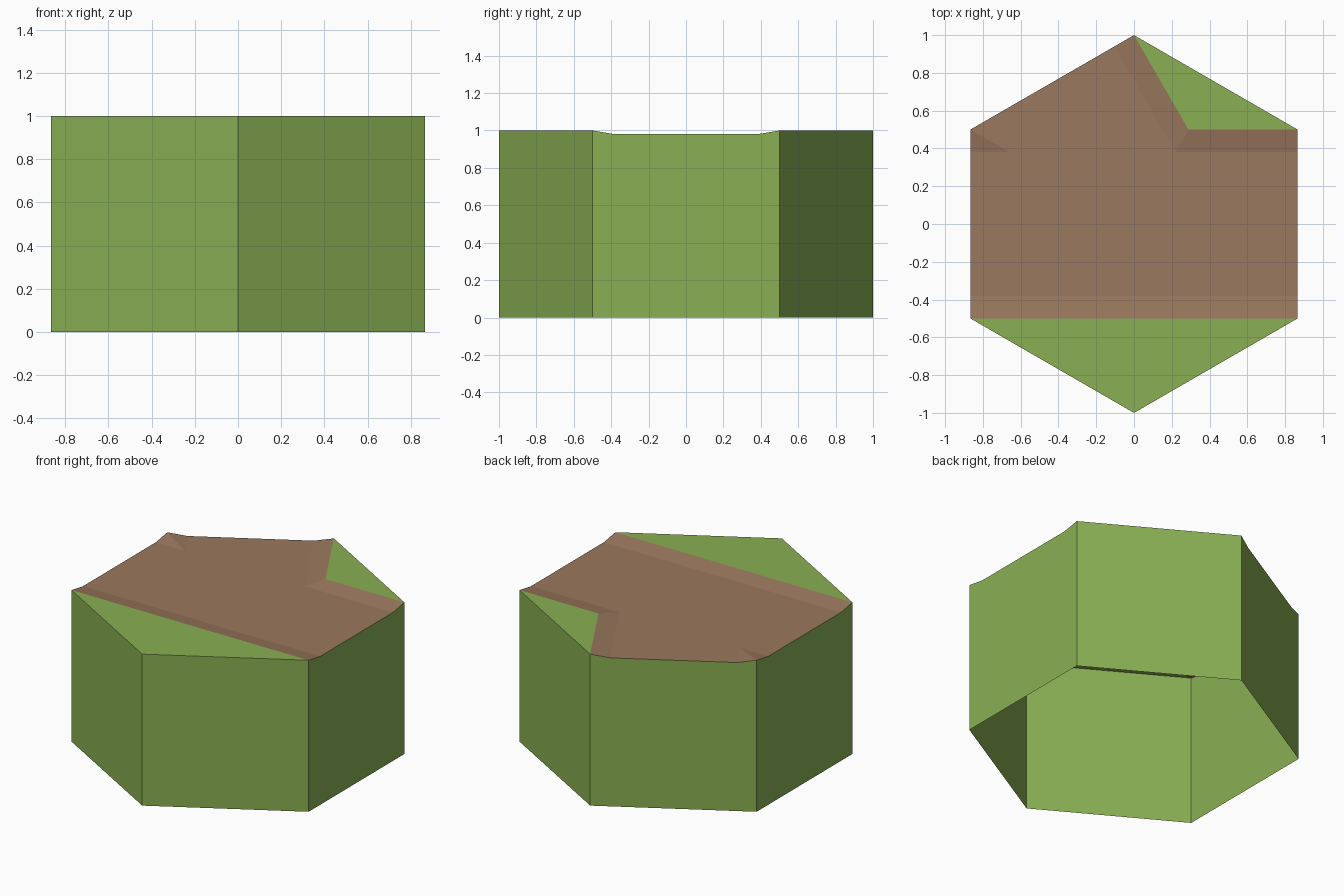
import bpy, bmesh, math
from mathutils import Vector

if "Cube" in bpy.data.objects:
    bpy.data.objects.remove(bpy.data.objects["Cube"])

TOP, LOW, D = 1.0, 0.98, 0.12   # grass height, path height, bank width


def material(name, rgb):
    m = bpy.data.materials.new(name)
    m.diffuse_color = (*rgb, 1)
    m.use_nodes = True
    m.node_tree.nodes["Principled BSDF"].inputs["Base Color"].default_value = m.diffuse_color
    return m


grass_mat = material("grass_green", (0.254, 0.429, 0.087))
path_mat = material("dirt_brown", (0.323, 0.188, 0.112))


def build(name, faces, mat):
    """Make a flat-faced object from polygons given as lists of points."""
    bm = bmesh.new()
    for f in faces:
        bm.faces.new([bm.verts.new(p) for p in f])
    bmesh.ops.remove_doubles(bm, verts=bm.verts, dist=1e-5)
    mesh = bpy.data.meshes.new(name)
    bm.to_mesh(mesh)
    bm.free()
    mesh.materials.append(mat)
    obj = bpy.data.objects.new(name, mesh)
    bpy.context.collection.objects.link(obj)
    return obj


# Hexagon corners, counter-clockwise from the front point
S, SE, NE, N, NW, SW = [
    Vector((math.sin(a), -math.cos(a), TOP))
    for a in (math.radians(60 * i) for i in range(6))]


def low(x, y):
    return Vector((x, y, LOW))


# Path outline: banks drop a fixed width in from the grass edges
w, y_in = SE.x, 0.5 - D
e1, e2 = low(w, -y_in), low(w, y_in)
w1, w2 = low(-w, -y_in), low(-w, y_in)
step = (N - NW).normalized() * D
n1 = low(N.x - step.x, N.y - step.y)
n2 = low(NW.x + step.x, NW.y + step.y)
slope = math.tan(math.radians(30))
bend_top = Vector((0.5 * slope, 0.5, TOP))
bend_low = low(bend_top.x - D * slope, y_in)
corner_low = low(n2.x + (n2.y - y_in) * slope, y_in)

# Raised grass patches
build("grass_top", [[S, SE, SW], [bend_top, NE, N]], grass_mat)

# Sunken path floor with sloping banks
build("dirt_path", [
    [w1, e1, e2, bend_low, n1, n2, corner_low, w2],
    [SW, SE, e1, w1],
    [bend_low, e2, NE, bend_top],
    [bend_low, bend_top, N, n1],
    [NW, w2, corner_low],
    [NW, corner_low, n2],
], path_mat)


# Side walls follow the top outline; the underside is open
def wall(*top):
    a, b = top[0], top[-1]
    return [Vector((a.x, a.y, 0)), Vector((b.x, b.y, 0)), *reversed(top)]


build("tile_sides", [
    wall(S, SE), wall(SE, e1, e2, NE), wall(NE, N),
    wall(N, n1, n2, NW), wall(NW, w2, w1, SW), wall(SW, S),
], grass_mat)
